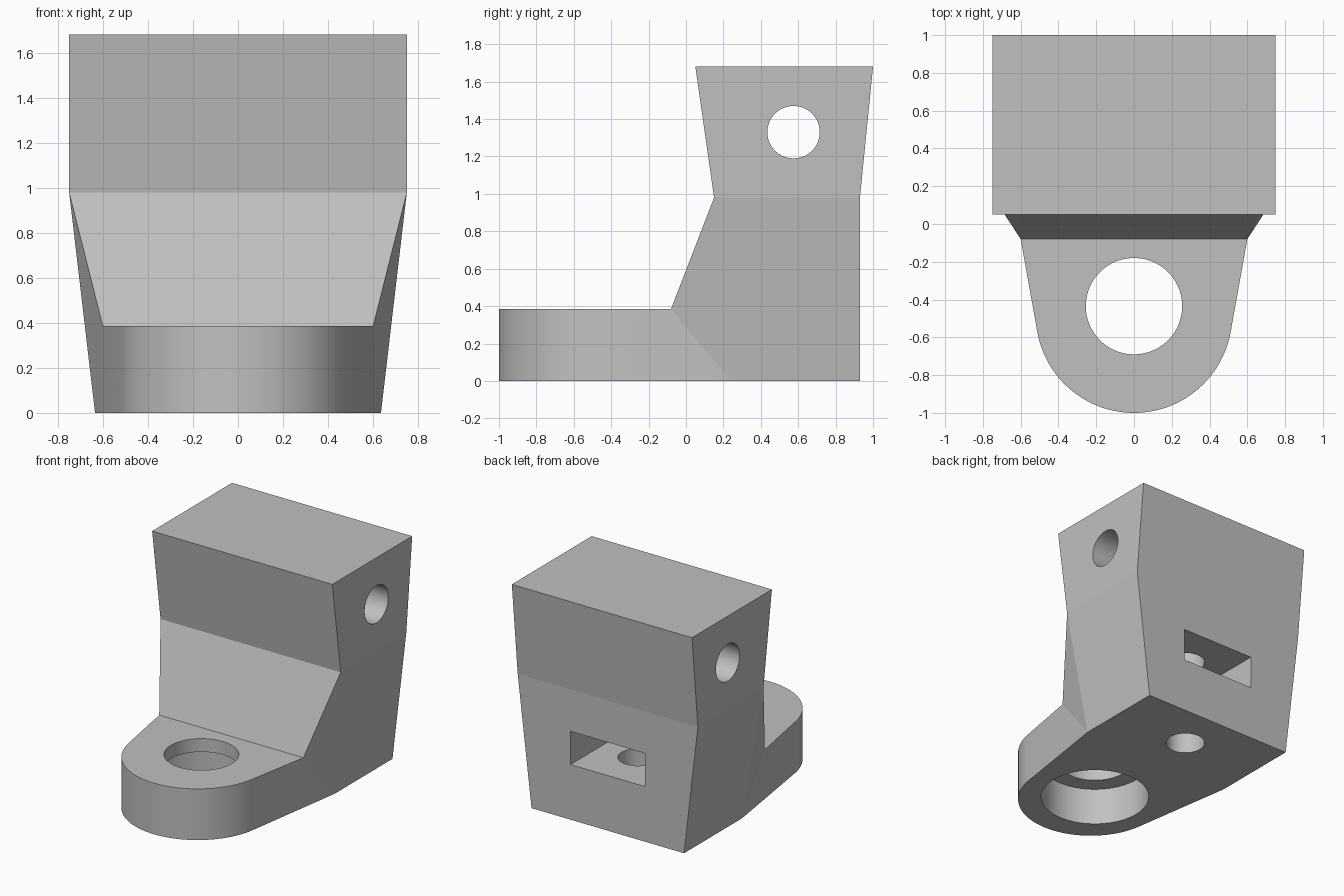
import bpy
import bmesh
from math import radians, sin, cos, pi
from mathutils import Matrix

if "Cube" in bpy.data.objects:
    bpy.data.objects.remove(bpy.data.objects["Cube"])

grey = bpy.data.materials.new("plain grey")
grey.use_nodes = True
grey.diffuse_color = (0.53, 0.53, 0.53, 1)
grey.node_tree.nodes["Principled BSDF"].inputs["Base Color"].default_value = grey.diffuse_color


def make_object(name, bm):
    bmesh.ops.recalc_face_normals(bm, faces=bm.faces[:])
    mesh = bpy.data.meshes.new(name)
    bm.to_mesh(mesh)
    bm.free()
    mesh.materials.append(grey)
    obj = bpy.data.objects.new(name, mesh)
    bpy.context.collection.objects.link(obj)
    return obj


# Bracket body: each corner exists on both sides
FLANGE = 0.385
FOLD = 0.98
bm = bmesh.new()


def pair(x, y, z):
    return [bm.verts.new((s * x, y, z)) for s in (1, -1)]


back_low = pair(0.635, 0.93, 0)
side_low = pair(0.635, 0.24, 0)
step = pair(0.6, -0.08, FLANGE)
fold_front = pair(0.75, 0.15, FOLD)
fold_back = pair(0.75, 0.93, FOLD)
top_front = pair(0.75, 0.05, 1.68)
top_back = pair(0.75, 1.0, 1.68)

# Rounded nose of the flange, running from the left to the right side
SEGMENTS = 56
start, end = radians(-11), -pi + radians(11)
nose_low, nose_high = [], []
for i in range(SEGMENTS + 1):
    a = start + (end - start) * i / SEGMENTS
    x, y = 0.52 * cos(a), -0.48 + 0.52 * sin(a)
    nose_low.append(bm.verts.new((x, y, 0)))
    nose_high.append(bm.verts.new((x, y, FLANGE)))
for i in range(SEGMENTS):
    bm.faces.new((nose_low[i], nose_low[i + 1], nose_high[i + 1], nose_high[i]))

# Flange top and underside
bm.faces.new([step[0]] + nose_high + [step[1]])
bm.faces.new([back_low[0], side_low[0]] + nose_low + [side_low[1], back_low[1]])

# Faces that span the full width
for a, b in ((step, fold_front), (fold_front, top_front), (top_front, top_back),
             (top_back, fold_back), (fold_back, back_low)):
    bm.faces.new((a[0], a[1], b[1], b[0]))

# Side walls
for s, e in ((0, 0), (1, -1)):
    bm.faces.new((fold_front[s], fold_back[s], top_back[s], top_front[s]))
    bm.faces.new((side_low[s], back_low[s], fold_back[s], fold_front[s]))
    bm.faces.new((side_low[s], fold_front[s], step[s]))
    bm.faces.new((nose_low[e], side_low[s], step[s]))
    bm.faces.new((nose_low[e], step[s], nose_high[e]))
body = make_object("bracket_body", bm)


# Cutters
def cylinder(name, center, radius, depth, axis="Z"):
    bm = bmesh.new()
    turn = Matrix.Rotation(pi / 2, 4, "Y") if axis == "X" else Matrix()
    bmesh.ops.create_cone(bm, cap_ends=True, segments=96, radius1=radius, radius2=radius,
                          depth=depth, matrix=Matrix.Translation(center) @ turn)
    return make_object(name, bm)


def box(name, center, size):
    bm = bmesh.new()
    bmesh.ops.create_cube(bm, size=1, matrix=Matrix.Translation(center) @ Matrix.Diagonal((*size, 1)))
    return make_object(name, bm)


cutters = [
    cylinder("flange_hole", (0, -0.435, 0.3), 0.255, 1.0),
    cylinder("counterbore", (0, -0.435, 0.085), 0.385, 0.4),
    cylinder("pin_hole", (0, 0.575, 1.33), 0.14, 2.0, "X"),
    cylinder("bolt_hole", (0, 0.57, 0.4), 0.138, 1.1),
    box("nut_slot", (0, 0.63, 0.54), (0.62, 0.74, 0.25)),
]

bpy.context.view_layer.objects.active = body
for cutter in cutters:
    cutter.hide_render = True
    cut = body.modifiers.new(cutter.name, "BOOLEAN")
    cut.operation = "DIFFERENCE"
    cut.solver = "EXACT"
    cut.object = cutter
    bpy.ops.object.modifier_apply(modifier=cut.name)
for cutter in cutters:
    bpy.data.objects.remove(cutter)

# Smooth round walls, crisp shallow folds
bpy.ops.object.select_all(action="DESELECT")
body.select_set(True)
bpy.ops.object.shade_smooth_by_angle(angle=radians(5))
